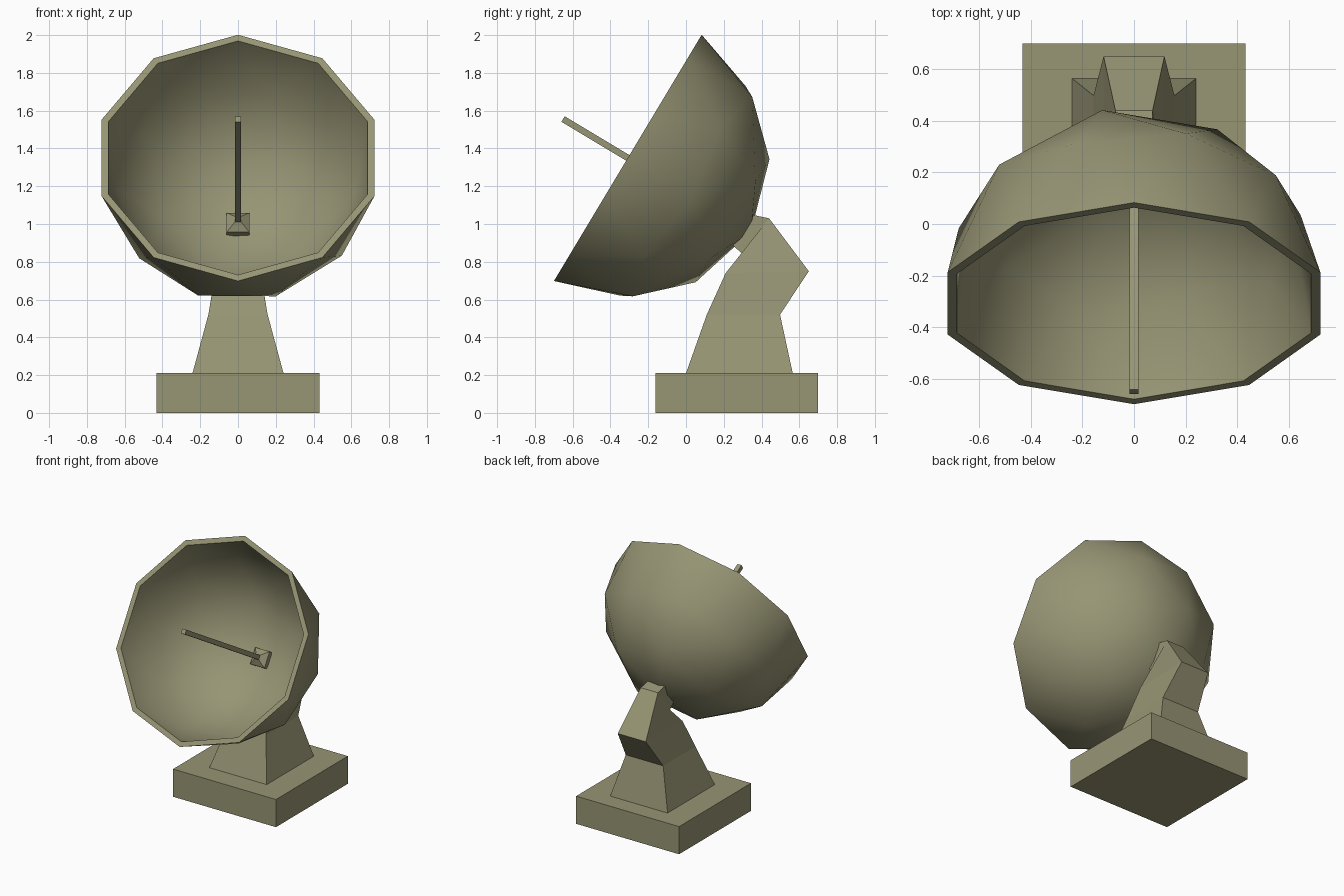
import bpy, bmesh, math
from mathutils import Matrix, Vector

if "Cube" in bpy.data.objects:
    bpy.data.objects.remove(bpy.data.objects["Cube"])

olive = bpy.data.materials.new("olive_drab")
olive.diffuse_color = (0.31, 0.30, 0.175, 1)
olive.use_nodes = True
olive.node_tree.nodes["Principled BSDF"].inputs["Base Color"].default_value = olive.diffuse_color


def finish(bm, name, smooth=False):
    bmesh.ops.recalc_face_normals(bm, faces=bm.faces)
    me = bpy.data.meshes.new(name)
    bm.to_mesh(me)
    bm.free()
    me.materials.append(olive)
    if smooth:
        me.shade_smooth()
        me.set_sharp_from_angle(angle=math.radians(40))
    ob = bpy.data.objects.new(name, me)
    bpy.context.collection.objects.link(ob)
    return ob


def loft(name, sections, matrix=None):
    """Skin a list of four-cornered sections and cap both ends."""
    bm = bmesh.new()
    rings = [[bm.verts.new(p) for p in s] for s in sections]
    for a, b in zip(rings, rings[1:]):
        for i in range(4):
            j = (i + 1) % 4
            bm.faces.new((a[i], a[j], b[j], b[i]))
    bm.faces.new(rings[0])
    bm.faces.new(rings[-1])
    if matrix:
        bm.transform(matrix)
    return finish(bm, name)


def square(h, z):
    return [(-h, -h, z), (h, -h, z), (h, h, z), (-h, h, z)]


def arm_section(hw, front, back):
    (fy, fz), (by, bz) = front, back
    return [(-hw, fy, fz), (hw, fy, fz), (hw, by, bz), (-hw, by, bz)]


# Dish frame: local y runs up the rim, local z points out of the back
up = Vector((0, 0.78, 1.30)).normalized()
back = Vector((0, up.z, -up.y))
frame = Matrix((Vector((-1, 0, 0)), up, back)).transposed().to_4x4()
frame.translation = (0, -0.308, 1.35)

# Base slab
loft("base", [[(x * 0.432, y, z) for x, y in ((-1, -0.162), (1, -0.162), (1, 0.70), (-1, 0.70))]
              for z in (0, 0.21)])

# Bent support arm, ending inside the dish wall
loft("support_arm", [
    arm_section(0.241, (0.0, 0.21), (0.565, 0.21)),
    arm_section(0.157, (0.11, 0.52), (0.498, 0.52)),
    arm_section(0.118, (0.21, 0.74), (0.65, 0.75)),
    arm_section(0.072, (0.295, 0.845), (0.44, 1.03)),
    arm_section(0.072, (0.245, 0.89), (0.345, 1.05)),
])

# Dish: half icosphere shell with a flat rim
R, R_IN = 0.76, 0.722
bm = bmesh.new()
bmesh.ops.create_icosphere(bm, subdivisions=2, radius=R)
key = min(bm.verts, key=lambda v: abs(v.co.z - R / math.sqrt(5)))
bm.transform(Matrix.Rotation(-math.atan2(key.co.y, key.co.x), 4, 'Z'))
bmesh.ops.delete(bm, geom=[v for v in bm.verts if v.co.z < -0.05], context='VERTS')
for v in bm.verts:
    if abs(v.co.z) < 0.01:
        v.co.z = 0
outer_faces = bm.faces[:]
rim = [tuple(e.verts) for e in bm.edges if e.is_boundary]
inner = {v: bm.verts.new(v.co * (R_IN / R)) for v in bm.verts[:]}
for f in outer_faces:
    bm.faces.new([inner[v] for v in reversed(f.verts)])
for a, b in rim:
    bm.faces.new((a, b, inner[b], inner[a]))
bm.transform(frame)
finish(bm, "dish", smooth=True)

# Feed mount and feed rod along the dish axis
loft("feed_mount", [square(0.016, 0.63), square(0.06, 0.665), square(0.06, 0.725)], frame)
loft("feed_rod", [square(0.017, -0.40), square(0.017, 0.66)], frame)
